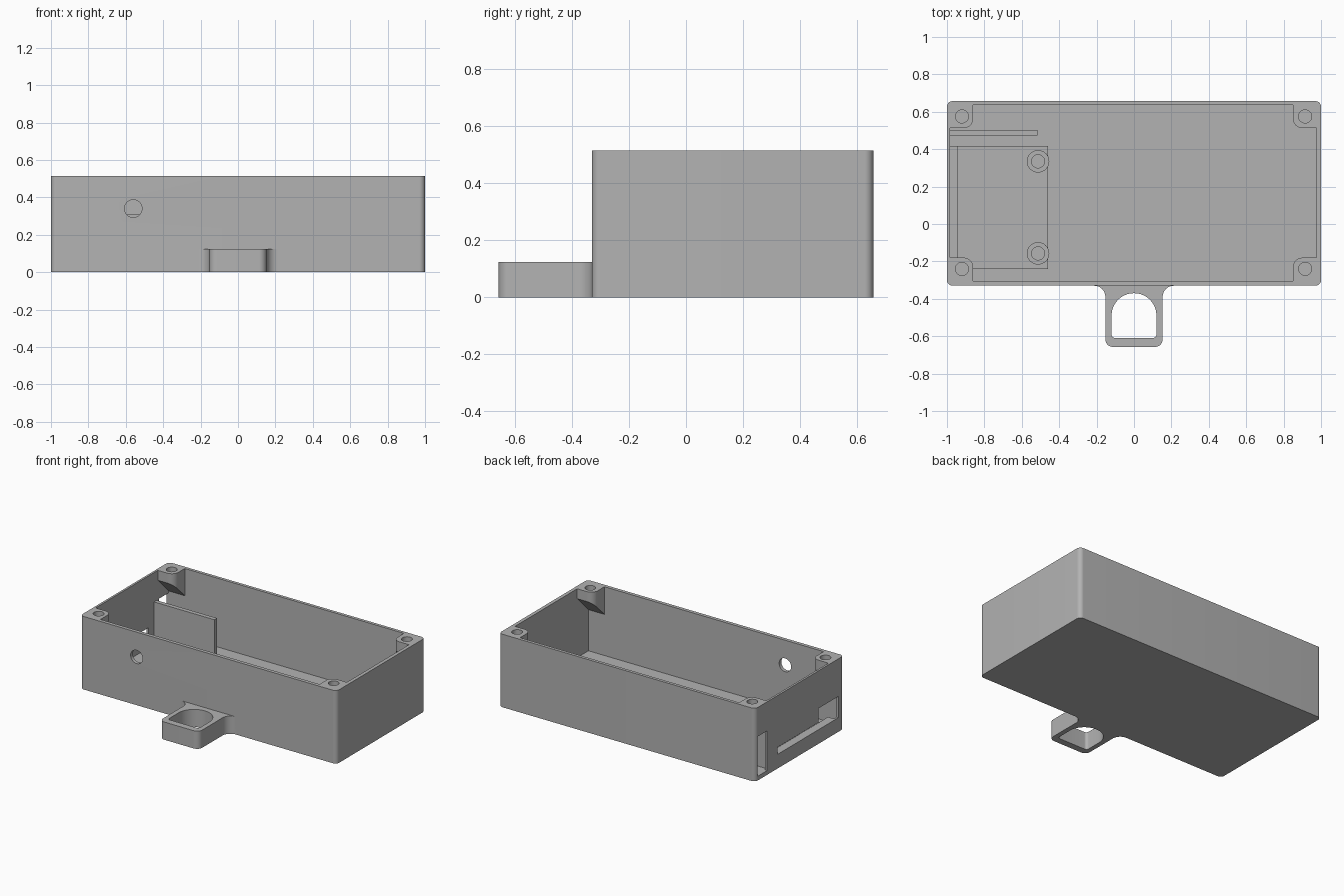
import bpy, bmesh, math
from mathutils import Vector

cube = bpy.data.objects.get("Cube")
if cube:
    bpy.data.objects.remove(cube, do_unlink=True)

grey = bpy.data.materials.new("plain grey")
grey.use_nodes = True
grey.diffuse_color = (0.45, 0.45, 0.45, 1)
grey.node_tree.nodes["Principled BSDF"].inputs["Base Color"].default_value = grey.diffuse_color

TOP, FLOOR = 0.515, 0.03
LEFT, RIGHT, FRONT, BACK = -0.985, 0.975, -0.305, 0.635   # cavity walls


def rounded(corners, steps=10):
    """Outline through (x, y, radius) corners, with true arcs."""
    pts = []
    for i, (x, y, r) in enumerate(corners):
        p = Vector((x, y))
        if r == 0:
            pts.append(p)
            continue
        a = (Vector(corners[i - 1][:2]) - p).normalized()
        b = (Vector(corners[(i + 1) % len(corners)][:2]) - p).normalized()
        half = a.angle(b) / 2
        centre = p + (a + b).normalized() * r / math.sin(half)
        start = p + a * r / math.tan(half) - centre
        end = p + b * r / math.tan(half) - centre
        sweep = start.angle(end)
        for k in range(steps + 1):
            t = k / steps
            pts.append(centre + (start * math.sin((1 - t) * sweep)
                                 + end * math.sin(t * sweep)) / math.sin(sweep))
    return pts


def rect(x0, x1, y0, y1, r=0):
    return rounded([(x0, y0, r), (x1, y0, r), (x1, y1, r), (x0, y1, r)])


def circle(x, y, r, n=32):
    return [Vector((x + r * math.cos(math.tau * k / n),
                    y + r * math.sin(math.tau * k / n))) for k in range(n)]


def prism(name, outline, z0, z1, bottom=None):
    """Upright prism; bottom(y) may slope the underside."""
    bm = bmesh.new()
    low = [bm.verts.new((p.x, p.y, bottom(p.y) if bottom else z0)) for p in outline]
    high = [bm.verts.new((p.x, p.y, z1)) for p in outline]
    bm.faces.new(low[::-1])
    bm.faces.new(high)
    for i in range(len(low)):
        j = (i + 1) % len(low)
        bm.faces.new((low[i], low[j], high[j], high[i]))
    bmesh.ops.recalc_face_normals(bm, faces=bm.faces)
    mesh = bpy.data.meshes.new(name)
    bm.to_mesh(mesh)
    bm.free()
    mesh.materials.append(grey)
    ob = bpy.data.objects.new(name, mesh)
    bpy.context.collection.objects.link(ob)
    return ob


def activate(ob):
    bpy.ops.object.select_all(action="DESELECT")
    ob.select_set(True)
    bpy.context.view_layer.objects.active = ob


def cut(ob, *cutters):
    for c in cutters:
        c.hide_render = True
        activate(ob)
        mod = ob.modifiers.new("cut", "BOOLEAN")
        mod.operation, mod.solver, mod.object = "DIFFERENCE", "EXACT", c
        bpy.ops.object.modifier_apply(modifier=mod.name)
        bpy.data.objects.remove(c, do_unlink=True)


parts = []

# Open-topped case with its cable hole and side windows
case = prism("case", rect(-1, 1, -0.33, 0.657, 0.03), 0, TOP)
cable_hole = prism("cable_hole", circle(-0.56, 0.34, 0.047), -0.1, 0.1)
cable_hole.rotation_euler.x = math.pi / 2
cable_hole.location.y = -0.33
cut(case,
    prism("cavity", rect(LEFT, RIGHT, FRONT, BACK), FLOOR, 0.7),
    cable_hole,
    prism("tall_window", rect(-1.1, -0.96, 0.525, 0.63), FLOOR, 0.31),
    prism("low_window", rect(-1.1, -0.96, -0.27, 0.41), 0.1, 0.15),
    prism("plug_window", rect(-1.1, -0.96, -0.27, -0.05), 0.1, 0.25))
parts.append(case)

# Corner screw posts with sloping undersides
for side, wall_x, inner_x, screw_x in (("right", LEFT, -0.86, -0.92), ("left", RIGHT, 0.85, 0.915)):
    for end, wall_y, inner_y, screw_y in (("front", FRONT, -0.18, -0.24), ("back", BACK, 0.513, 0.575)):
        outline = rounded([(wall_x, wall_y, 0), (inner_x, wall_y, 0),
                           (inner_x, inner_y, 0.05), (wall_x, inner_y, 0)])
        post = prism(f"{end}_{side}_screw_post", outline, 0, TOP,
                     lambda y: TOP - 0.07 - abs(y - inner_y))
        cut(post, prism("screw_hole", circle(screw_x, screw_y, 0.035), TOP - 0.08, 0.7))
        parts.append(post)

# Divider, board platform, edge ledge and standoffs
parts.append(prism("divider", rect(LEFT, -0.515, 0.472, 0.502), FLOOR, 0.308))
parts.append(prism("board_platform", rect(LEFT, -0.46, -0.24, 0.417), FLOOR, 0.045))
parts.append(prism("board_ledge", rect(LEFT, -0.94, -0.24, 0.417), FLOOR, 0.1))
for end, y in (("front", -0.157), ("back", 0.335)):
    standoff = prism(f"{end}_standoff", circle(-0.513, y, 0.06), FLOOR, 0.1)
    cut(standoff, prism("standoff_hole", circle(-0.513, y, 0.035), 0.05, 0.3))
    parts.append(standoff)

# Hanging loop blended into the front wall
half = [(0.22, -0.32, 0), (0.22, -0.33, 0), (0.153, -0.33, 0.06), (0.153, -0.657, 0.04)]
loop = prism("hanging_loop", rounded(half + [(-x, y, r) for x, y, r in half[::-1]]), 0, 0.125)
opening = rounded([(-0.12, -0.61, 0.02), (0.12, -0.61, 0.02),
                   (0.12, -0.37, 0.119), (-0.12, -0.37, 0.119)])
cut(loop, prism("loop_opening", opening, -0.1, 0.3))
parts.append(loop)

for ob in parts:
    activate(ob)
    bpy.ops.object.shade_smooth_by_angle()
